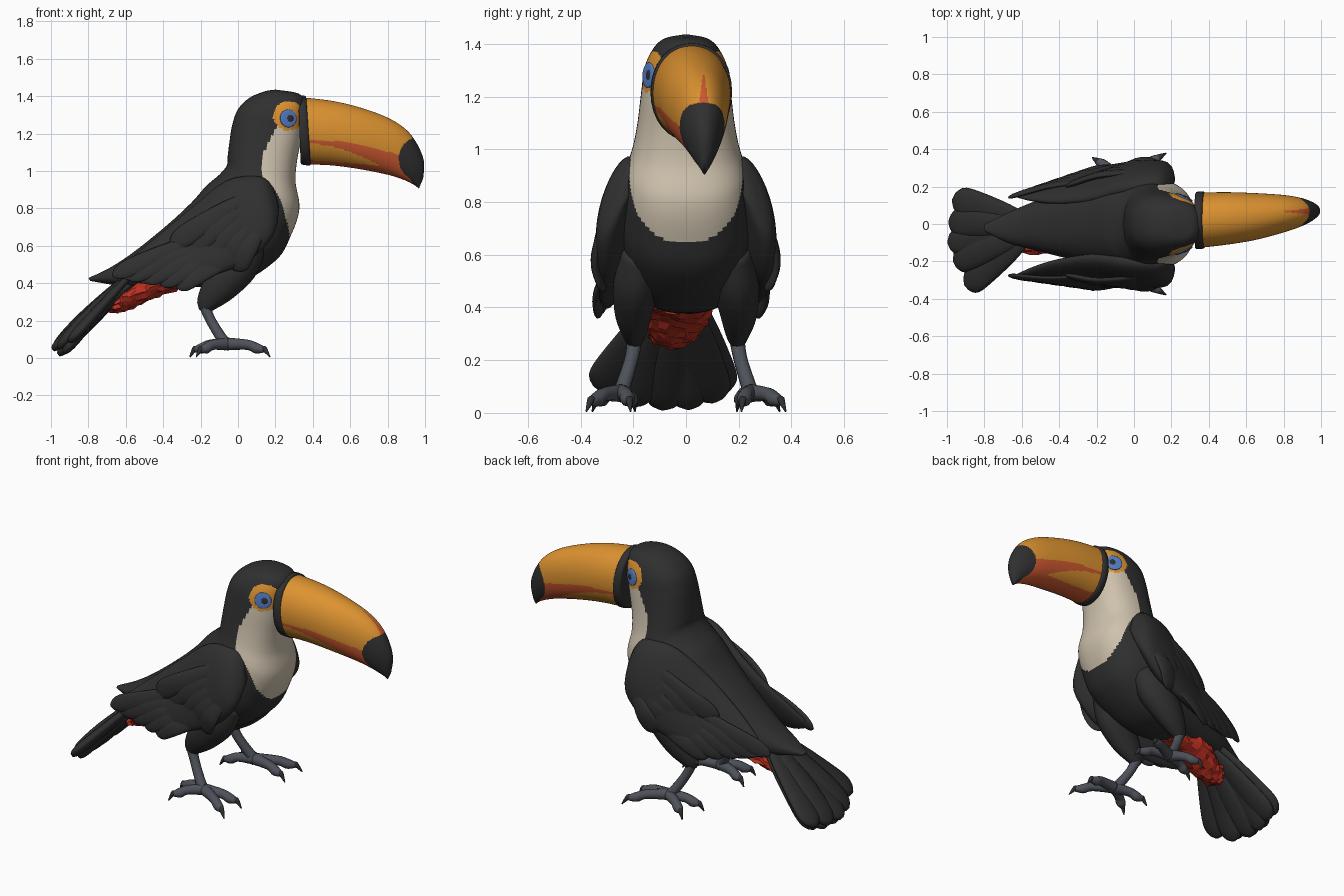
import bpy, bmesh, math, random
from mathutils import Vector as V
from mathutils.bvhtree import BVHTree

random.seed(4)
if "Cube" in bpy.data.objects:
    bpy.data.objects.remove(bpy.data.objects["Cube"])


def material(name, *rgb):
    m = bpy.data.materials.new(name)
    m.use_nodes = True
    m.diffuse_color = (*rgb, 1)
    m.node_tree.nodes["Principled BSDF"].inputs["Base Color"].default_value = (*rgb, 1)
    return m


BLACK = material("black feather", .029, .029, .029)
CREAM = material("cream bib", .62, .54, .42)
ORANGE = material("orange", .72, .29, .03)
CORAL = material("red orange", .62, .1, .03)
RED = material("undertail red", .5, .03, .015)
GREY = material("leg grey", .075, .083, .1)
BLUE = material("eye blue", .09, .21, .58)


def skin(name, secs, mats, rule=None, n=20, fine=4, jitter=0, power=1.0):
    """Skin rounded sections (centre, axis, axis), smoothed along their length."""
    rings = []
    for i in range(len(secs) - 1):
        a, b, c, d = (secs[min(max(i + k, 0), len(secs) - 1)] for k in (-1, 0, 1, 2))
        for k in range(fine):
            t = k / fine
            rings.append([q + (r - p) * t / 2 + (p - q * 2.5 + r * 2 - s / 2) * t * t
                          + (q * 3 - p - r * 3 + s) * t ** 3 / 2
                          for p, q, r, s in zip(a, b, c, d)])
    rings.append(secs[-1])

    def bulge(w):
        return math.copysign(abs(w) ** power, w)

    bm = bmesh.new()
    loops = []
    for c, u, v in rings:
        loops.append([bm.verts.new(c + u * bulge(math.cos(k * math.tau / n))
                                   + v * bulge(math.sin(k * math.tau / n))
                                   + V([random.uniform(-jitter, jitter) for _ in range(3)]))
                      for k in range(n)])
    for p, q in zip(loops, loops[1:]):
        for k in range(n):
            bm.faces.new((p[k], p[k - 1], q[k - 1], q[k]))
    bm.faces.new(loops[0])
    bm.faces.new(loops[-1])
    bmesh.ops.recalc_face_normals(bm, faces=bm.faces)
    for f in bm.faces:
        f.smooth = not jitter
        if rule:
            f.material_index = rule(*f.calc_center_median())
    me = bpy.data.meshes.new(name)
    bm.to_mesh(me)
    bm.free()
    for m in mats:
        me.materials.append(m)
    ob = bpy.data.objects.new(name, me)
    bpy.context.collection.objects.link(ob)
    return ob


def profile(rows):
    """Sections from rows of upper x, z, lower x, z, half width, centre y."""
    return [(V(((a + c) / 2, y, (b + d) / 2)), V(((a - c) / 2, 0, (b - d) / 2)), V((0, w, 0)))
            for a, b, c, d, w, y in rows]


def tube(name, pts, radii, mat, squash=1.0):
    pts = [V(p) for p in pts]
    secs = []
    for i, p in enumerate(pts):
        t = pts[min(i + 1, len(pts) - 1)] - pts[max(i - 1, 0)]
        u = t.cross(V((0, 1, .01))).normalized()
        secs.append((p, u * radii[i], t.cross(u).normalized() * radii[i] * squash))
    return skin(name, secs, [mat], n=10)


def feather(name, base, tip, width, normal, thick=.012, droop=0.0):
    base, tip, normal = V(base), V(tip), V(normal).normalized()
    side = (tip - base).cross(normal).normalized()
    shape = [(0, .35), (.25, .7), (.6, .95), (.85, 1), (.96, .65), (1, .15)]
    secs = [(base.lerp(tip, t) + normal * droop * math.sin(t * math.pi),
             side * width * w, normal * thick * (.3 + .7 * w)) for t, w in shape]
    return skin(name, secs, [BLACK], n=12)


# Body and head, with bib and eye patch chosen by position
def body_colour(x, y, z):
    if ((x - .27) / .083) ** 2 + ((z - 1.295) / .078) ** 2 < 1 and abs(y) > .06:
        return 2
    if x > .1 and .92 > z and (abs(y) / .215) ** 2.3 + ((.92 - z) / .275) ** 2.3 < 1:
        return 1
    edge = .13 + .6 * max(0, z - 1.08) ** 1.1
    return 1 if .92 <= z < 1.27 and x > edge else 0


body = skin("body", profile([
    (-.8, .428, -.79, .412, .02, -.02), (-.69, .48, -.66, .39, .08, -.02),
    (-.56, .565, -.5, .37, .13, -.01),
    (-.38, .71, -.28, .38, .19, 0), (-.25, .83, -.02, .39, .235, 0),
    (-.17, .92, .2, .52, .25, 0), (-.1, .98, .285, .66, .243, 0),
    (-.06, 1.03, .328, .8, .225, 0), (-.055, 1.08, .308, .94, .2, 0),
    (-.045, 1.16, .315, 1.05, .183, 0), (-.03, 1.25, .34, 1.18, .17, 0),
    (0, 1.33, .355, 1.29, .157, 0), (.06, 1.39, .36, 1.37, .125, 0),
    (.14, 1.425, .33, 1.41, .085, 0), (.2, 1.435, .28, 1.425, .025, 0)]),
    [BLACK, CREAM, ORANGE], body_colour, n=128, fine=12, power=.84)


# Beak with dark tip, coral mouth line, underside and ridge streak
def beak_colour(x, y, z):
    if ((x - .965) / .105) ** 2 + ((z - 1.065) / .115) ** 2 < 1 or x > .895 + .6 * abs(z - 1.0):
        return 2
    if .8 < x and 1.12 < z < 1.28 and abs(y - .067) < .004 + .13 * (1.28 - z):
        return 1
    line = 1.168 - .05 * (x - .36) - .26 * max(0, x - .5) ** 1.5
    depth = .02 + .3 * max(0, x - .4) ** 1.5
    floor = 1.06 - .08 * (x - .36)
    return 1 if line - depth < z < line or z < floor else 0


skin("beak", profile([
    (.33, 1.395, .36, 1.035, .148, .02), (.5, 1.375, .5, 1.03, .14, .03),
    (.65, 1.34, .65, 1.01, .125, .04), (.8, 1.285, .8, .98, .1, .055),
    (.9, 1.22, .88, .955, .077, .063), (.96, 1.14, .925, .935, .055, .067),
    (.994, 1.05, .95, .92, .032, .07), (.99, .96, .967, .905, .01, .07)]),
    [ORANGE, CORAL, BLACK], beak_colour, n=128, fine=18, power=.95)
skin("beak_band", profile([
    (.322, 1.385, .335, 1.05, .14, .015), (.327, 1.4, .34, 1.035, .153, .018),
    (.36, 1.402, .385, 1.03, .153, .022), (.365, 1.385, .39, 1.045, .14, .022)]),
    [BLACK], n=32, fine=2, power=.95)

# Eyes: thin domes resting on the head
tree = BVHTree.FromPolygons([v.co for v in body.data.vertices],
                            [list(p.vertices) for p in body.data.polygons])
for s, label in ((1, "left"), (-1, "right")):
    for part, radius, lift, mat, x in (("iris", .048, .005, BLUE, .27), ("pupil", .021, .008, BLACK, .28)):
        spot, normal, _, _ = tree.ray_cast(V((x, s, 1.281)), V((0, -s, 0)))
        u = normal.cross(V((0, 0, 1))).normalized()
        w = normal.cross(u)
        skin(f"{label}_{part}", [(spot + normal * lift * h, u * radius * r, w * radius * r)
                                 for h, r in ((-1, 1), (.5, .95), (1, .5), (1.1, .05))], [mat])

# Wings: padded shoulder, then overlapping feathers; the right one hangs wider
for s, label, spread in ((1, "left", -.13), (-1, "right", .07)):
    def spot(x, y, z):
        return V((x, s * (y + spread * max(0, -x)), z))

    rows = [((.19, .21, .91), (.22, .245, .8), .02), ((.12, .21, .97), (.19, .31, .66), .055),
            ((-.06, .19, .95), (.06, .31, .52), .073), ((-.24, .16, .81), (-.14, .315, .44), .058),
            ((-.42, .17, .66), (-.36, .29, .4), .04), ((-.55, .2, .55), (-.53, .26, .4), .025),
            ((-.65, .235, .455), (-.645, .245, .44), .006)]
    secs = []
    for top, low, thick in rows:
        a, b = spot(*top), spot(*low)
        out = (a - b).cross(V((-.8, 0, -.55))).normalized()
        secs.append(((a + b) / 2, (a - b) / 2, out * thick))
    skin(f"{label}_wing", secs, [BLACK], n=28)
    normal = (.1, s, .3)
    for i in range(5):
        t = i / 4
        feather(f"{label}_flight_feather_{i + 1}",
                spot(-.1 + .1 * t, .25 + .04 * t, .68 - .14 * t),
                spot(-.67 + .34 * t, .23 + .07 * t, .44 - .06 * t), .05, normal, .016, .03)
        feather(f"{label}_covert_{i + 1}",
                spot(.09 + .04 * t, .265 + .035 * t, .88 - .17 * t),
                spot(-.36 + .34 * t, .25 + .06 * t, .6 - .13 * t), .06, normal, .02, .04)

# Tail: broad upper fan over a tucked lower layer
upper = [(-.965, .13, .075), (-.985, .01, .05), (-.99, -.1, .045), (-.96, -.2, .055), (-.9, -.325, .09)]
lower = [(-.945, .1, .045), (-.955, .01, .02), (-.96, -.09, .018), (-.93, -.21, .03)]
for layer, tips, height in (("upper", upper, .45), ("lower", lower, .4)):
    for i, tip in enumerate(tips):
        feather(f"{layer}_tail_feather_{i + 1}", (-.57, .02 - .025 * i, height), tip, .082,
                (-.65, 0, .75), .03, .014 * (i % 2))

# Ruffled undertail
skin("undertail", profile([
    (-.26, .44, -.27, .38, .09, -.02), (-.38, .45, -.36, .355, .12, -.03),
    (-.5, .43, -.49, .3, .125, -.035), (-.6, .37, -.59, .26, .1, -.05),
    (-.66, .34, -.665, .245, .075, -.055), (-.7, .3, -.695, .25, .03, -.06)]),
    [RED], n=20, fine=4, jitter=.01)

# Legs: feathered thigh, shank and two toes each way
for s, label in ((1, "left"), (-1, "right")):
    tube(f"{label}_thigh", [(.06, s * .17, .62), (-.01, s * .19, .5), (-.1, s * .2, .38),
                            (-.17, s * .195, .29), (-.185, s * .195, .25)],
         [.1, .12, .095, .055, .025], BLACK, .75)
    tube(f"{label}_shank", [(-.19, s * .19, .31), (-.15, s * .205, .21), (-.09, s * .235, .11),
                            (-.05, s * .25, .06)], [.032, .027, .029, .032], GREY)
    for i, (x, y) in enumerate([(.14, .36), (.14, .215), (-.23, .2), (-.2, .34)]):
        root, end = V((-.055, s * .245, .075)), V((x, s * y, .045))
        mid = root.lerp(end, .55) + V((0, 0, .012))
        tube(f"{label}_toe_{i + 1}", [root, mid, root.lerp(end, .8), end], [.034, .027, .028, .016], GREY)
        tube(f"{label}_claw_{i + 1}", [root.lerp(end, .92), end + V((0, 0, .005)),
                                       root.lerp(end, 1.16) - V((0, 0, .035))], [.015, .015, .003], BLACK)
